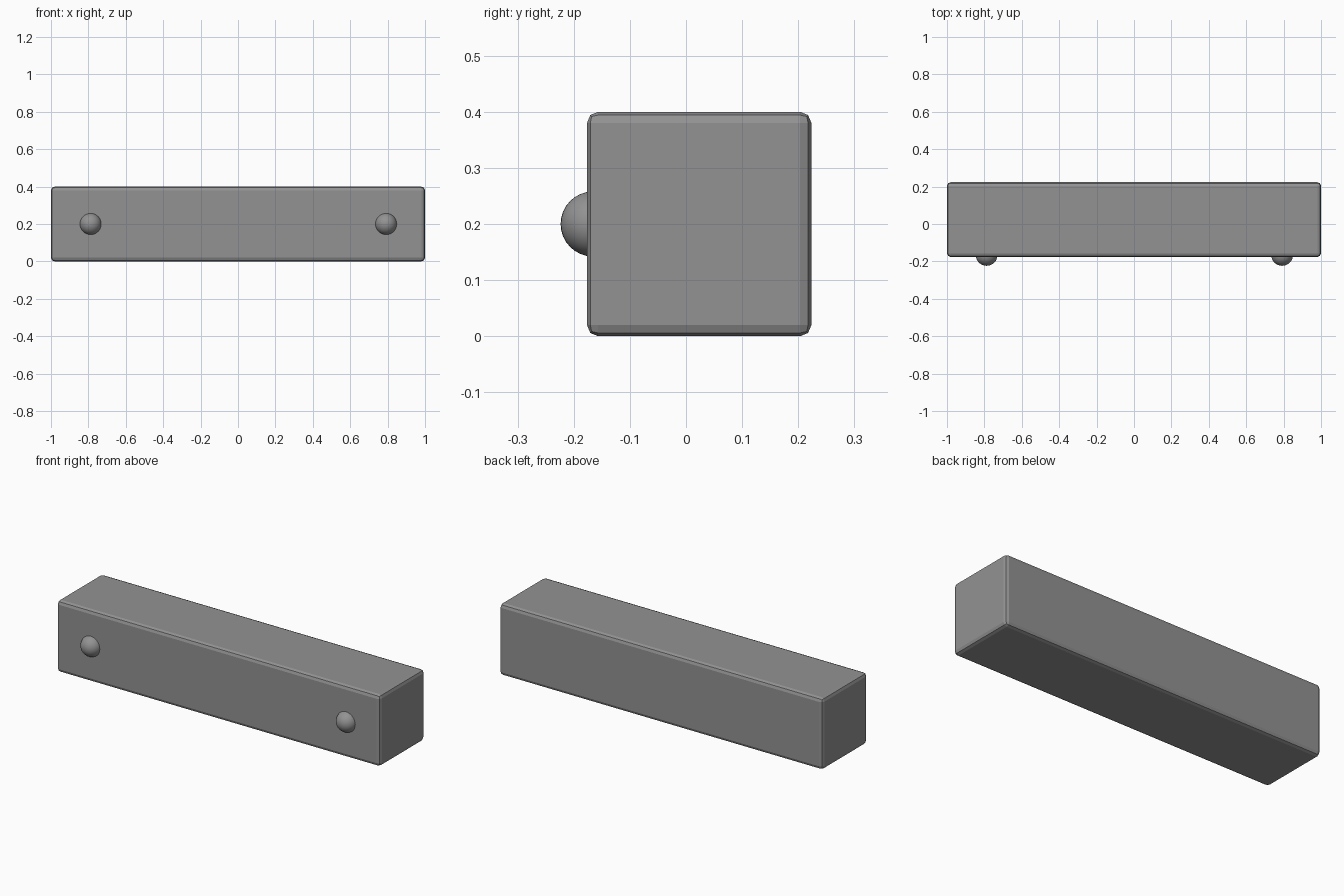
import bpy

if "Cube" in bpy.data.objects:
    bpy.data.objects.remove(bpy.data.objects["Cube"])

BODY_Y = 0.0235   # body sits slightly back so the whole model is centred

dark = bpy.data.materials.new("dark_grey")
dark.diffuse_color = (0.29, 0.29, 0.29, 1)
dark.use_nodes = True
dark.node_tree.nodes["Principled BSDF"].inputs["Base Color"].default_value = dark.diffuse_color

# Long body with softly rounded edges
bpy.ops.mesh.primitive_cube_add(size=1, location=(0, BODY_Y, 0.2))
body = bpy.context.object
body.name = "body"
body.scale = (2.0, 0.4, 0.4)
bpy.ops.object.transform_apply(location=False, rotation=False, scale=True)
body.data.materials.append(dark)
bevel = body.modifiers.new("edge_rounding", 'BEVEL')
bevel.width = 0.02
bevel.segments = 2

# Round studs half sunk into the front face
for side, x in (("left", -0.788), ("right", 0.792)):
    bpy.ops.mesh.primitive_uv_sphere_add(segments=32, ring_count=16, radius=0.058,
                                         location=(x, -0.1655, 0.2))
    stud = bpy.context.object
    stud.name = side + "_stud"
    stud.data.materials.append(dark)
    bpy.ops.object.shade_smooth()
